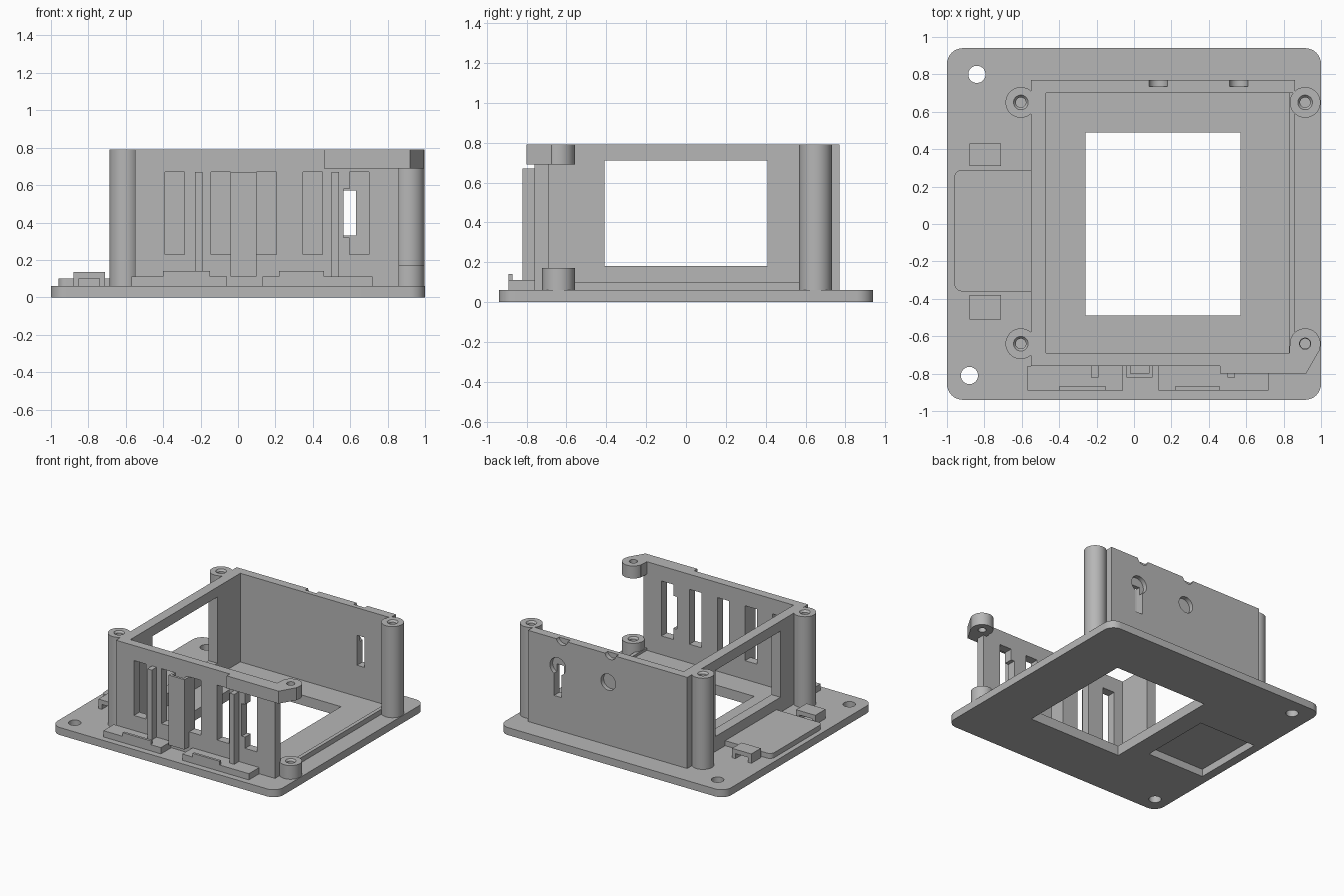
import bpy, bmesh, math
from mathutils import Matrix

old = bpy.data.objects.get("Cube")
if old:
    bpy.data.objects.remove(old, do_unlink=True)

grey = bpy.data.materials.new("light_grey_plastic")
grey.use_nodes = True
colour = (0.47, 0.47, 0.47, 1)
grey.diffuse_color = colour
grey.node_tree.nodes["Principled BSDF"].inputs["Base Color"].default_value = colour
parts = []


def add(name, bm):
    mesh = bpy.data.meshes.new(name)
    bmesh.ops.recalc_face_normals(bm, faces=bm.faces)
    bm.to_mesh(mesh)
    bm.free()
    mesh.materials.append(grey)
    obj = bpy.data.objects.new(name, mesh)
    bpy.context.scene.collection.objects.link(obj)
    parts.append(obj)
    return obj


def box(name, x, y, z, radius=0.0, round_if=lambda v: True):
    """Box from (low, high) pairs, with optional rounded upright edges."""
    bm = bmesh.new()
    bmesh.ops.create_cube(bm, size=1)
    for v in bm.verts:
        v.co = [r[0] if c < 0 else r[1] for c, r in zip(v.co, (x, y, z))]
    if radius:
        edges = [e for e in bm.edges
                 if abs(e.verts[0].co.z - e.verts[1].co.z) > 0.01 and round_if(e.verts[0].co)]
        bmesh.ops.bevel(bm, geom=edges, offset=radius, segments=8, profile=0.5, affect='EDGES')
    return add(name, bm)


def cylinder(name, centre, radius, low, high, axis='Z', top=None):
    """Round bar between low and high along the axis."""
    bm = bmesh.new()
    bmesh.ops.create_cone(bm, cap_ends=True, segments=40, radius1=radius,
                          radius2=radius if top is None else top, depth=high - low)
    bmesh.ops.translate(bm, verts=bm.verts, vec=(0, 0, (low + high) / 2))
    if axis == 'Y':
        bmesh.ops.transform(bm, verts=bm.verts, matrix=Matrix.Rotation(-math.pi / 2, 4, 'X'))
        bmesh.ops.translate(bm, verts=bm.verts, vec=(centre[0], 0, centre[1]))
    else:
        bmesh.ops.translate(bm, verts=bm.verts, vec=(centre[0], centre[1], 0))
    return add(name, bm)


def prism(name, outline, low, high):
    bm = bmesh.new()
    face = bm.faces.new([bm.verts.new((x, y, low)) for x, y in outline])
    new = bmesh.ops.extrude_face_region(bm, geom=[face])["geom"]
    bmesh.ops.translate(bm, verts=[g for g in new if isinstance(g, bmesh.types.BMVert)],
                        vec=(0, 0, high - low))
    return add(name, bm)


def combine(target, others, operation):
    """Apply boolean steps and remove the helper objects."""
    for other in others:
        other.hide_render = True
        mod = target.modifiers.new("step", 'BOOLEAN')
        mod.operation, mod.solver, mod.object = operation, 'EXACT', other
    graph = bpy.context.evaluated_depsgraph_get()
    mesh = bpy.data.meshes.new_from_object(target.evaluated_get(graph))
    target.modifiers.clear()
    target.data = mesh
    for other in others:
        parts.remove(other)
        bpy.data.objects.remove(other, do_unlink=True)


def cut(target, *cutters):
    combine(target, cutters, 'DIFFERENCE')


FLOOR, TOP = 0.06, 0.79

# Base plate with raised pad, inner floor, opening, screw holes and underside pocket
base = box("base_plate", (-1, 1), (-0.94, 0.94), (0, FLOOR), 0.085)
pad = box("pad", (-0.96, -0.5), (-0.36, 0.29), (0.03, 0.10), 0.04, lambda v: v.x < -0.9)
inner = box("inner", (-0.5, 0.84), (-0.72, 0.72), (0.03, 0.08))
combine(base, [pad, inner], 'UNION')
cut(base,
    box("opening", (-0.26, 0.57), (-0.49, 0.49), (-0.1, 0.3)),
    box("pocket", (-0.93, -0.42), (-0.33, 0.26), (-0.1, 0.06)),
    cylinder("hole", (-0.84, 0.80), 0.046, -0.1, 0.2),
    cylinder("hole", (-0.88, -0.81), 0.046, -0.1, 0.2))

# Low lip along the open side
box("side_lip", (0.83, 0.86), (-0.76, 0.72), (FLOOR, 0.10))

# Side wall with a large window
side = box("side_wall", (-0.55, -0.47), (-0.76, 0.77), (FLOOR, TOP))
cut(side, box("window", (-0.7, -0.3), (-0.41, 0.41), (0.18, 0.71)))

# Back wall with keyhole, round recess and two notches in the upper edge
back = box("back_wall", (-0.47, 0.86), (0.70, 0.77), (FLOOR, TOP))
cut(back,
    box("slot", (0.565, 0.63), (0.6, 0.9), (0.33, 0.57)),
    cylinder("key_recess", (0.597, 0.57), 0.07, 0.735, 0.9, 'Y'),
    cylinder("round_recess", (0.15, 0.565), 0.065, 0.735, 0.9, 'Y'),
    cylinder("notch", (0.13, 0.80), 0.05, 0.735, 0.9, 'Y'),
    cylinder("notch", (0.56, 0.80), 0.05, 0.735, 0.9, 'Y'))

# Front wall with a row of upright slots, one with a side notch
front = box("front_wall", (-0.47, 0.86), (-0.76, -0.69), (FLOOR, TOP))
slots = [box("slot", (x, x + 0.105), (-0.9, -0.6), (0.23, 0.67))
         for x in (-0.39, -0.145, 0.10, 0.347, 0.595)]
cut(front, *slots, box("notch", (0.565, 0.62), (-0.9, -0.6), (0.32, 0.58)))

# Upright ribs and the hollow channel on the front wall
box("left_rib", (-0.23, -0.19), (-0.82, -0.76), (0.11, 0.67))
box("right_rib", (0.50, 0.54), (-0.82, -0.76), (0.11, 0.67))
channel = box("front_channel", (-0.04, 0.10), (-0.82, -0.76), (0.11, 0.67))
cut(channel, box("hollow", (-0.02, 0.08), (-0.80, -0.7), (0.0, 0.8)))

# Stepped feet along the front
for side_name, x, tab in (("left", (-0.57, -0.06), (-0.40, -0.15)),
                          ("right", (0.13, 0.72), (0.22, 0.46))):
    box(side_name + "_front_foot", x, (-0.89, -0.76), (FLOOR, 0.11))
    box(side_name + "_foot_tab", tab, (-0.89, -0.87), (0.11, 0.14))

# Corner posts with countersunk screw holes
posts = (("back_left_post", (0.915, 0.65), FLOOR, TOP),
         ("back_right_post", (-0.605, 0.65), FLOOR, TOP),
         ("front_right_post", (-0.605, -0.64), FLOOR, TOP),
         ("front_left_stub", (0.915, -0.64), FLOOR, 0.17))
for name, centre, low, high in posts:
    post = cylinder(name, centre, 0.082, low, high)
    cut(post, cylinder("bore", centre, 0.027, max(low + 0.02, high - 0.3), high + 0.1),
        cylinder("sink", centre, 0.027, high - 0.015, high + 0.001, top=0.04))

# Overhanging corner bracket with a chamfered end
bracket = prism("corner_bracket", [(0.46, -0.80), (0.92, -0.80), (0.992, -0.675), (0.98, -0.62),
                                   (0.835, -0.62), (0.83, -0.69), (0.46, -0.69)], 0.69, TOP)
boss = (0.915, -0.64)
combine(bracket, [cylinder("boss", boss, 0.082, 0.69, TOP)], 'UNION')
cut(bracket, cylinder("bore", boss, 0.03, 0.6, 0.9))

# Bridge clips beside the raised pad
for name, y in (("back_clip", (0.31, 0.43)), ("front_clip", (-0.51, -0.38))):
    clip = box(name, (-0.88, -0.71), y, (FLOOR, 0.135))
    cut(clip, box("tunnel", (-0.85, -0.74), (y[0] - 0.1, y[1] + 0.1), (0, 0.10)))

# Smooth round surfaces, sharp corners
bpy.ops.object.select_all(action='DESELECT')
for obj in parts:
    obj.select_set(True)
bpy.context.view_layer.objects.active = parts[0]
bpy.ops.object.shade_smooth_by_angle(angle=math.radians(30))
